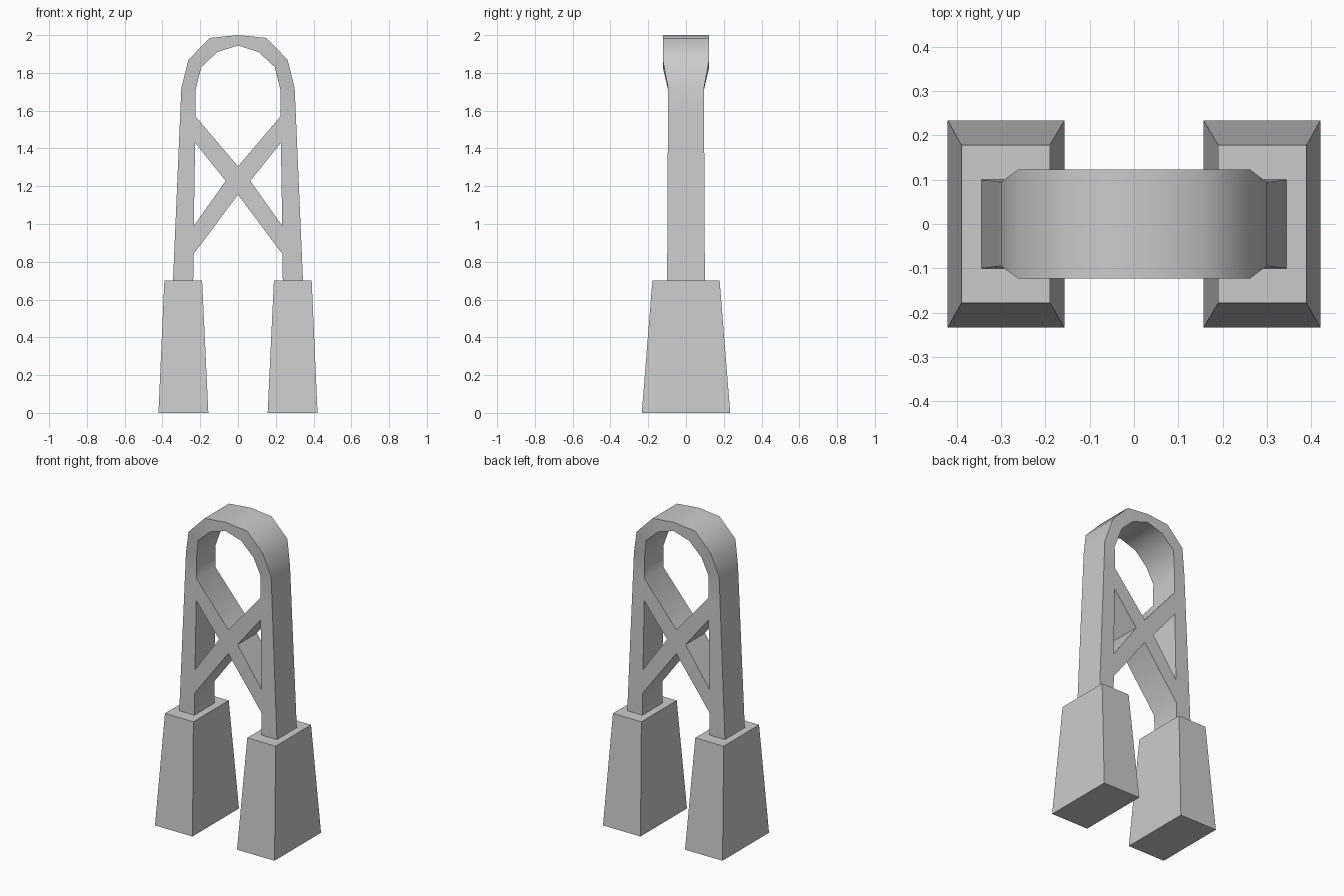
import bpy
import bmesh
from math import radians

old = bpy.data.objects.get("Cube")
if old:
    bpy.data.objects.remove(old, do_unlink=True)

grey = bpy.data.materials.new("light grey")
grey.use_nodes = True
colour = (0.6, 0.6, 0.6, 1)
grey.diffuse_color = colour
grey.node_tree.nodes["Principled BSDF"].inputs["Base Color"].default_value = colour


def add_object(name, bm):
    bmesh.ops.recalc_face_normals(bm, faces=bm.faces)
    mesh = bpy.data.meshes.new(name)
    bm.to_mesh(mesh)
    bm.free()
    mesh.materials.append(grey)
    obj = bpy.data.objects.new(name, mesh)
    bpy.context.collection.objects.link(obj)
    return obj


# Tapered foot blocks
def add_foot(name, side):
    bm = bmesh.new()
    bmesh.ops.create_cube(bm, size=2)
    for v in bm.verts:
        top = v.co.z > 0
        centre, half_x, half_y = (0.29, 0.1, 0.178) if top else (0.289, 0.132, 0.234)
        v.co = (side * centre + v.co.x * half_x, v.co.y * half_y, 0.7 if top else 0)
    add_object(name, bm)


add_foot("left_foot", 1)
add_foot("right_foot", -1)


# Arch frame with cross brace: half outline in x and z, mirrored, then given depth
def half_depth(z):
    if z > 1.8:
        return 0.123
    return 0.1 - 0.005 * (z - 0.7)


inner = [(0.237, 0.7), (0.236, 0.84), (0.234, 0.99), (0.227, 1.43), (0.225, 1.57),
         (0.225, 1.71), (0.195, 1.83), (0.11, 1.91), (0, 1.945)]
leg_outer = [(0.344 - 0.044 * (z - 0.7) / 1.02, z) for x, z in inner[:5]]
outer = leg_outer + [(0.3, 1.72), (0.262, 1.87), (0.15, 1.985), (0, 2)]
cross_top, cross_side, cross_bottom = (0, 1.305), (0.065, 1.228), (0, 1.155)

outlines = [(inner[i], outer[i], outer[i + 1], inner[i + 1])
            for i in range(len(inner) - 1)]
outlines += [
    (cross_side, inner[3], inner[4], cross_top),
    (cross_bottom, inner[1], inner[2], cross_side),
    (cross_bottom, cross_side, cross_top),
]

bm = bmesh.new()
for outline in outlines:
    for side in (1, -1):
        bm.faces.new([bm.verts.new((side * x, 0, z)) for x, z in outline])
bmesh.ops.remove_doubles(bm, verts=bm.verts, dist=0.0001)
bmesh.ops.recalc_face_normals(bm, faces=bm.faces)
front = list(bm.verts)
extruded = bmesh.ops.extrude_face_region(bm, geom=list(bm.faces), use_keep_orig=True)
back = [g for g in extruded["geom"] if isinstance(g, bmesh.types.BMVert)]
for verts, direction in ((front, -1), (back, 1)):
    for v in verts:
        v.co.y = direction * half_depth(v.co.z)
frame = add_object("arch_frame", bm)

# Soft shading round the arch, crisp edges elsewhere
bpy.ops.object.select_all(action='DESELECT')
frame.select_set(True)
bpy.context.view_layer.objects.active = frame
bpy.ops.object.shade_smooth_by_angle(angle=radians(42))
